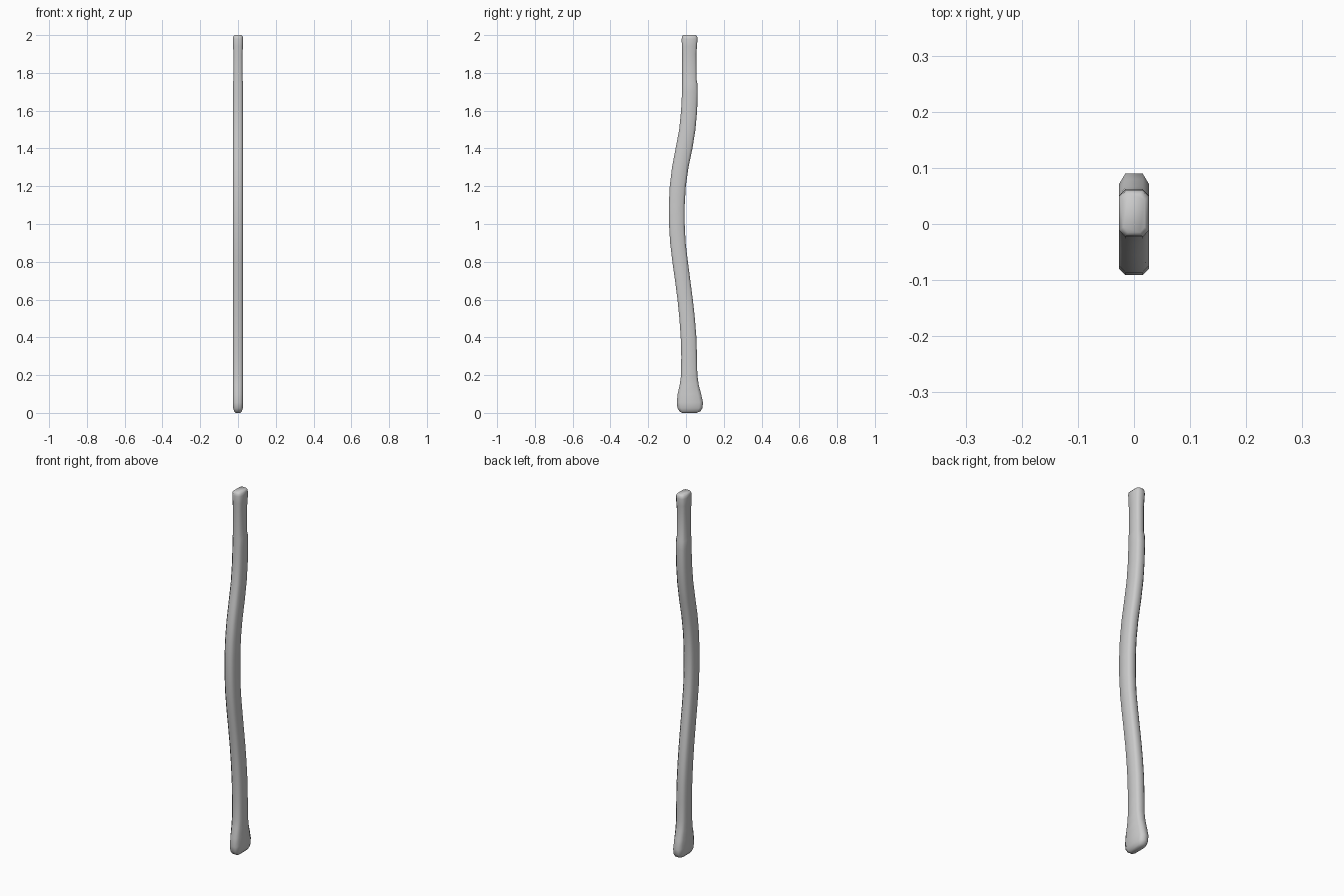
import bpy, bmesh

# Handle stations: height, back-most y, front-most y, half width in x
STATIONS = [
    (0.000, -0.020, 0.056, 0.014),
    (0.008, -0.034, 0.076, 0.020),
    (0.025, -0.045, 0.087, 0.026),
    (0.055, -0.049, 0.090, 0.027),
    (0.100, -0.044, 0.080, 0.027),
    (0.150, -0.033, 0.067, 0.027),
    (0.200, -0.026, 0.060, 0.027),
    (0.300, -0.025, 0.058, 0.027),
    (0.400, -0.028, 0.055, 0.027),
    (0.500, -0.035, 0.047, 0.027),
    (0.600, -0.045, 0.036, 0.027),
    (0.700, -0.058, 0.023, 0.027),
    (0.800, -0.072, 0.010, 0.027),
    (0.900, -0.084, -0.002, 0.027),
    (1.000, -0.090, -0.007, 0.027),
    (1.100, -0.091, -0.007, 0.027),
    (1.200, -0.086, -0.001, 0.027),
    (1.300, -0.074, 0.013, 0.027),
    (1.400, -0.055, 0.034, 0.027),
    (1.500, -0.036, 0.050, 0.027),
    (1.600, -0.026, 0.059, 0.027),
    (1.700, -0.021, 0.062, 0.027),
    (1.745, -0.020, 0.060, 0.027),
    (1.765, -0.020, 0.056, 0.024),
    (1.900, -0.020, 0.055, 0.024),
    (1.940, -0.022, 0.058, 0.026),
    (1.980, -0.023, 0.061, 0.027),
    (1.993, -0.021, 0.059, 0.025),
    (2.000, -0.015, 0.053, 0.019),
]


def section(bm, z, y0, y1, w):
    """One chamfered-rectangle ring."""
    mid, h = (y0 + y1) / 2, (y1 - y0) / 2
    cx, cy = w * 0.43, h * 0.28
    pts = [(w, -h + cy), (w, h - cy), (w - cx, h), (-w + cx, h),
           (-w, h - cy), (-w, -h + cy), (-w + cx, -h), (w - cx, -h)]
    return [bm.verts.new((x, mid + y, z)) for x, y in pts]


# Loft the curved handle through its sections and cap both ends
bm = bmesh.new()
rings = [section(bm, *s) for s in STATIONS]
for a, b in zip(rings, rings[1:]):
    for i in range(8):
        j = (i + 1) % 8
        bm.faces.new((a[i], a[j], b[j], b[i]))
bm.faces.new(rings[0][::-1])
bm.faces.new(rings[-1])
bmesh.ops.recalc_face_normals(bm, faces=bm.faces)
for f in bm.faces:
    f.smooth = True

mesh = bpy.data.meshes.new("tool_handle")
bm.to_mesh(mesh)
bm.free()
handle = bpy.data.objects.new("tool_handle", mesh)
bpy.context.collection.objects.link(handle)
